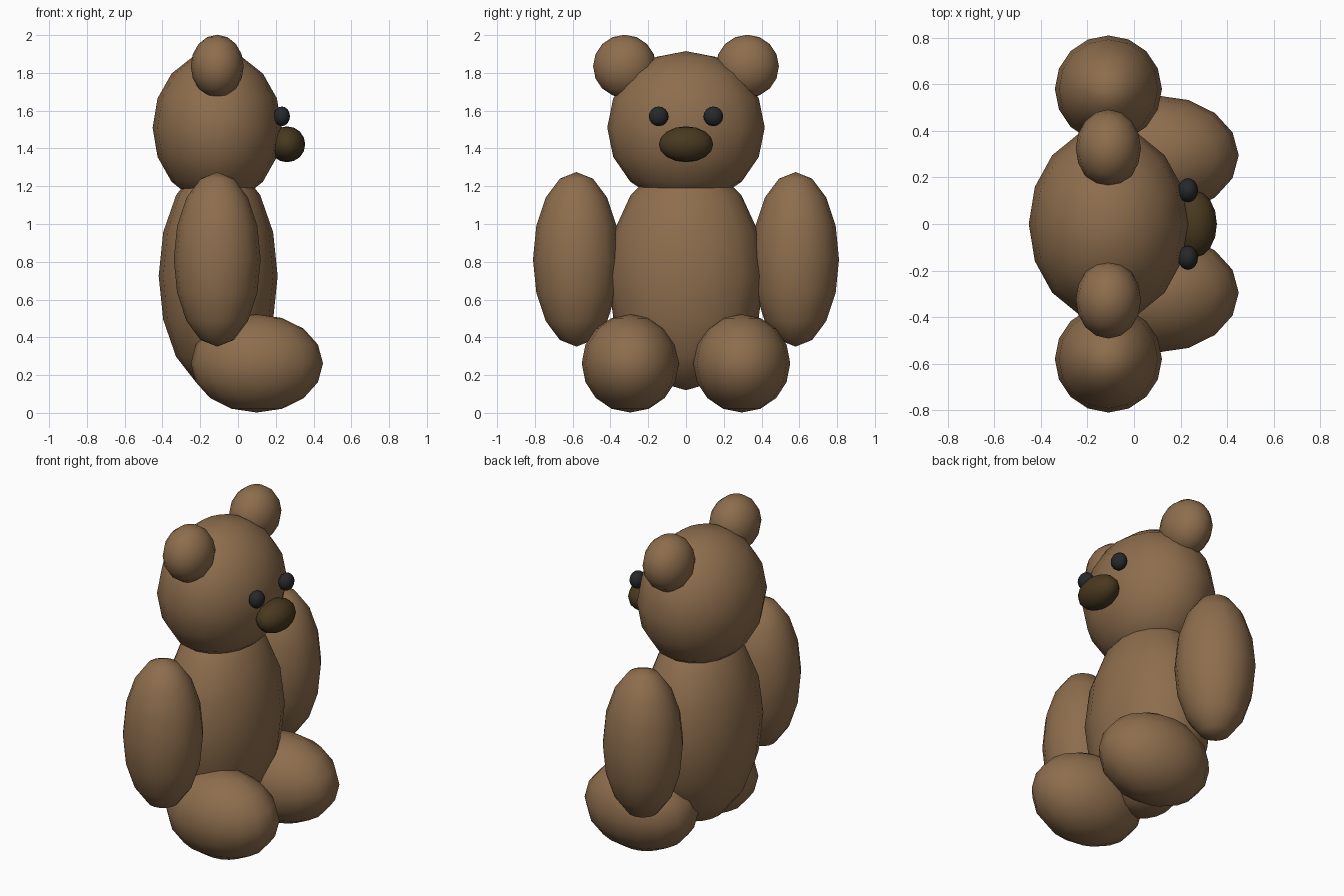
import bpy

# Remove the default cube
cube = bpy.data.objects.get("Cube")
if cube:
    bpy.data.objects.remove(cube, do_unlink=True)


def material(name, colour):
    mat = bpy.data.materials.new(name)
    mat.use_nodes = True
    mat.diffuse_color = (*colour, 1)
    mat.node_tree.nodes["Principled BSDF"].inputs["Base Color"].default_value = (*colour, 1)
    return mat


fur = material("brown fur", (0.27, 0.155, 0.075))
nose_brown = material("dark brown", (0.065, 0.04, 0.014))
eye_black = material("eye black", (0.02, 0.021, 0.023))


def ellipsoid(name, centre, radii, mat):
    """Low-poly smooth ball stretched to the given radii."""
    bpy.ops.mesh.primitive_uv_sphere_add(segments=16, ring_count=8, radius=1, location=centre)
    ob = bpy.context.object
    ob.name = name
    ob.scale = radii
    bpy.ops.object.transform_apply(location=False, rotation=False, scale=True)
    bpy.ops.object.shade_smooth()
    ob.data.materials.append(mat)
    return ob


def pair(name, centre, radii, mat):
    """One ball on each side of the face, which looks along +x."""
    x, y, z = centre
    for side, s in (("far", 1), ("near", -1)):
        ellipsoid(f"{side}_{name}", (x, s * y, z), radii, mat)


# Torso and head
ellipsoid("body", (-0.105, 0, 0.725), (0.315, 0.415, 0.605), fur)
ellipsoid("head", (-0.11, 0, 1.51), (0.342, 0.417, 0.405), fur)

# Limbs and ears
pair("arm", (-0.11, 0.58, 0.813), (0.23, 0.23, 0.462), fur)
pair("foot", (0.1, 0.295, 0.262), (0.35, 0.257, 0.26), fur)
pair("ear", (-0.11, 0.325, 1.835), (0.14, 0.167, 0.167), fur)

# Face
pair("eye", (0.232, 0.145, 1.57), (0.043, 0.052, 0.052), eye_black)
ellipsoid("nose", (0.26, 0, 1.422), (0.096, 0.144, 0.095), nose_brown)
